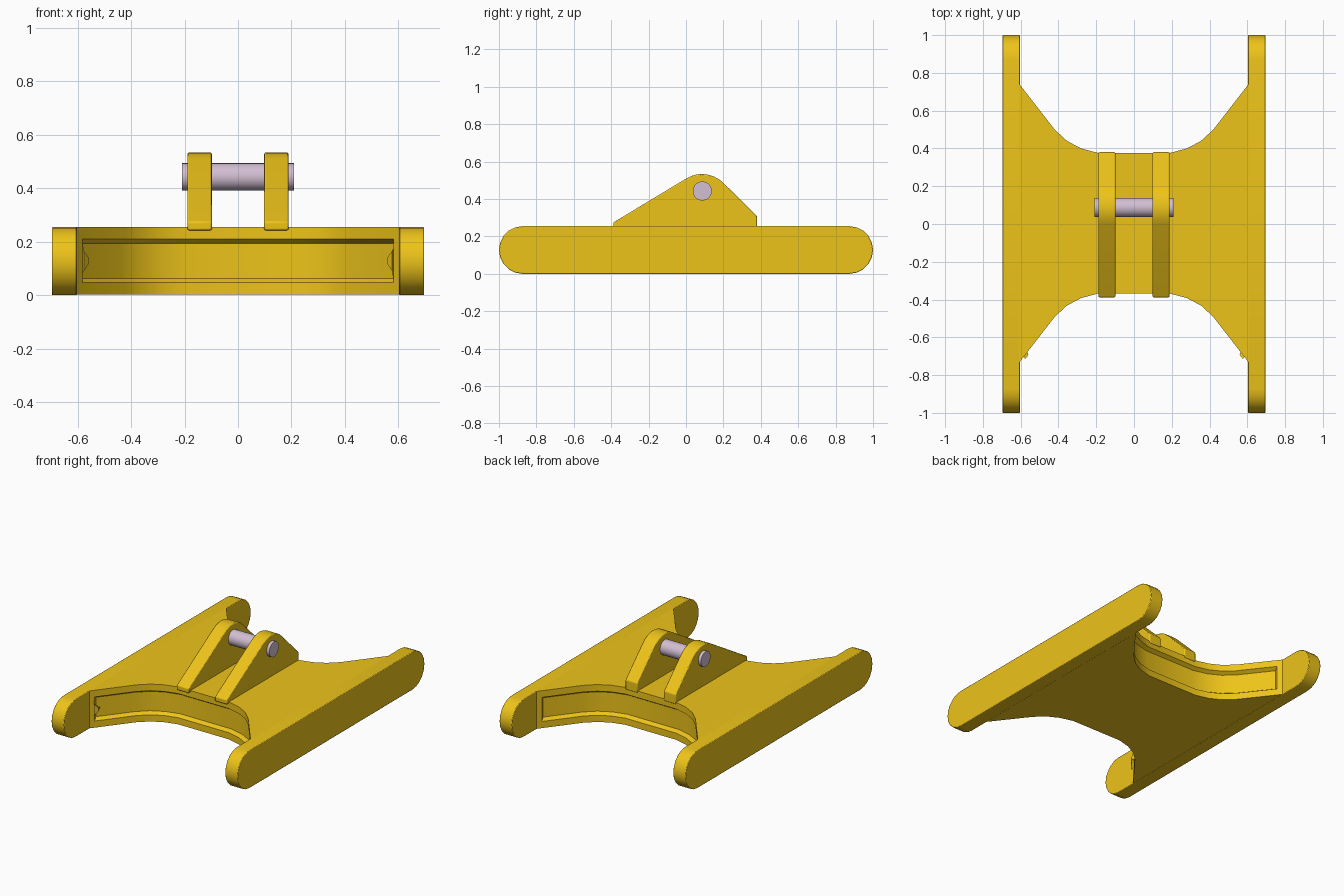
import bpy, bmesh, math
from mathutils import Matrix

if "Cube" in bpy.data.objects:
    bpy.data.objects.remove(bpy.data.objects["Cube"])


def material(name, color):
    m = bpy.data.materials.new(name)
    m.diffuse_color = (*color, 1)
    m.use_nodes = True
    m.node_tree.nodes["Principled BSDF"].inputs["Base Color"].default_value = m.diffuse_color
    return m


YELLOW = material("yellow_paint", (0.85, 0.55, 0.01))
STEEL = material("pin_metal", (0.65, 0.52, 0.65))


def prism(points, axis, lo, hi):
    """Extrude a 2D profile along x (points are y, z) or z (points are x, y)."""
    bm = bmesh.new()
    place = (lambda a, b: (lo, a, b)) if axis == 'x' else (lambda a, b: (a, b, lo))
    face = bm.faces.new([bm.verts.new(place(*p)) for p in points])
    out = bmesh.ops.extrude_face_region(bm, geom=[face])
    vec = (hi - lo, 0, 0) if axis == 'x' else (0, 0, hi - lo)
    verts = [g for g in out['geom'] if isinstance(g, bmesh.types.BMVert)]
    bmesh.ops.translate(bm, vec=vec, verts=verts)
    bmesh.ops.recalc_face_normals(bm, faces=bm.faces)
    return bm


def finish(bm, name, mat, bevel=0.0):
    bm.normal_update()
    me = bpy.data.meshes.new(name)
    bm.to_mesh(me)
    bm.free()
    ob = bpy.data.objects.new(name, me)
    bpy.context.collection.objects.link(ob)
    me.materials.append(mat)
    if bevel:
        mod = ob.modifiers.new("edge_round", 'BEVEL')
        mod.width, mod.segments = bevel, 2
        mod.limit_method, mod.angle_limit = 'ANGLE', math.radians(40)
    bpy.ops.object.select_all(action='DESELECT')
    ob.select_set(True)
    bpy.context.view_layer.objects.active = ob
    bpy.ops.object.shade_smooth_by_angle(angle=math.radians(35))
    return ob


# waisted centre body with curved front and back walls
half = [(0.61, 0.745), (0.42, 0.5), (0.355, 0.44), (0.28, 0.4), (0.19, 0.376)]
back = half + [(-x, y) for x, y in reversed(half)]
front = [(-x, -y + 0.008) for x, y in back]
bm = prism(back + front, 'z', 0.002, 0.255)
bm.normal_update()

# framed recess in the front and the back wall
for side in (-1, 1):
    wall = [f for f in bm.faces if abs(f.normal.z) < 0.1 and f.normal.y * side > 0.3]
    bmesh.ops.inset_region(bm, faces=wall, thickness=0.045, depth=0, use_even_offset=True)
    bm.normal_update()
    bmesh.ops.inset_region(bm, faces=wall, thickness=0.016, depth=-0.025, use_even_offset=True)
    bm.normal_update()
finish(bm, "body", YELLOW)

# side rails with rounded ends
R = 0.1275
rail = []
for s in (1, -1):
    for i in range(11):
        a = math.radians(-90 + 18 * i)
        rail.append((s * (1 - R + R * math.cos(a)), R + s * R * math.sin(a)))
for name, x in (("left_rail", -0.697), ("right_rail", 0.603)):
    finish(prism(rail, 'x', x, x + 0.094), name, YELLOW, 0.004)

# pair of mounting lugs
lug = [(-0.388, 0.243), (-0.388, 0.275), (0.0, 0.509), (0.03, 0.524), (0.06, 0.532),
       (0.085, 0.534), (0.115, 0.531), (0.15, 0.52), (0.18, 0.503), (0.21, 0.476),
       (0.38, 0.308), (0.38, 0.243)]
for name, x in (("left_lug", -0.189), ("right_lug", 0.098)):
    finish(prism(lug, 'x', x, x + 0.091), name, YELLOW, 0.006)

# cross pin through the lugs
bm = bmesh.new()
bmesh.ops.create_cone(bm, cap_ends=True, segments=32, radius1=0.051, radius2=0.051, depth=0.418,
                      matrix=Matrix.Translation((0, 0.087, 0.443)) @ Matrix.Rotation(math.pi / 2, 4, 'Y'))
finish(bm, "cross_pin", STEEL)
